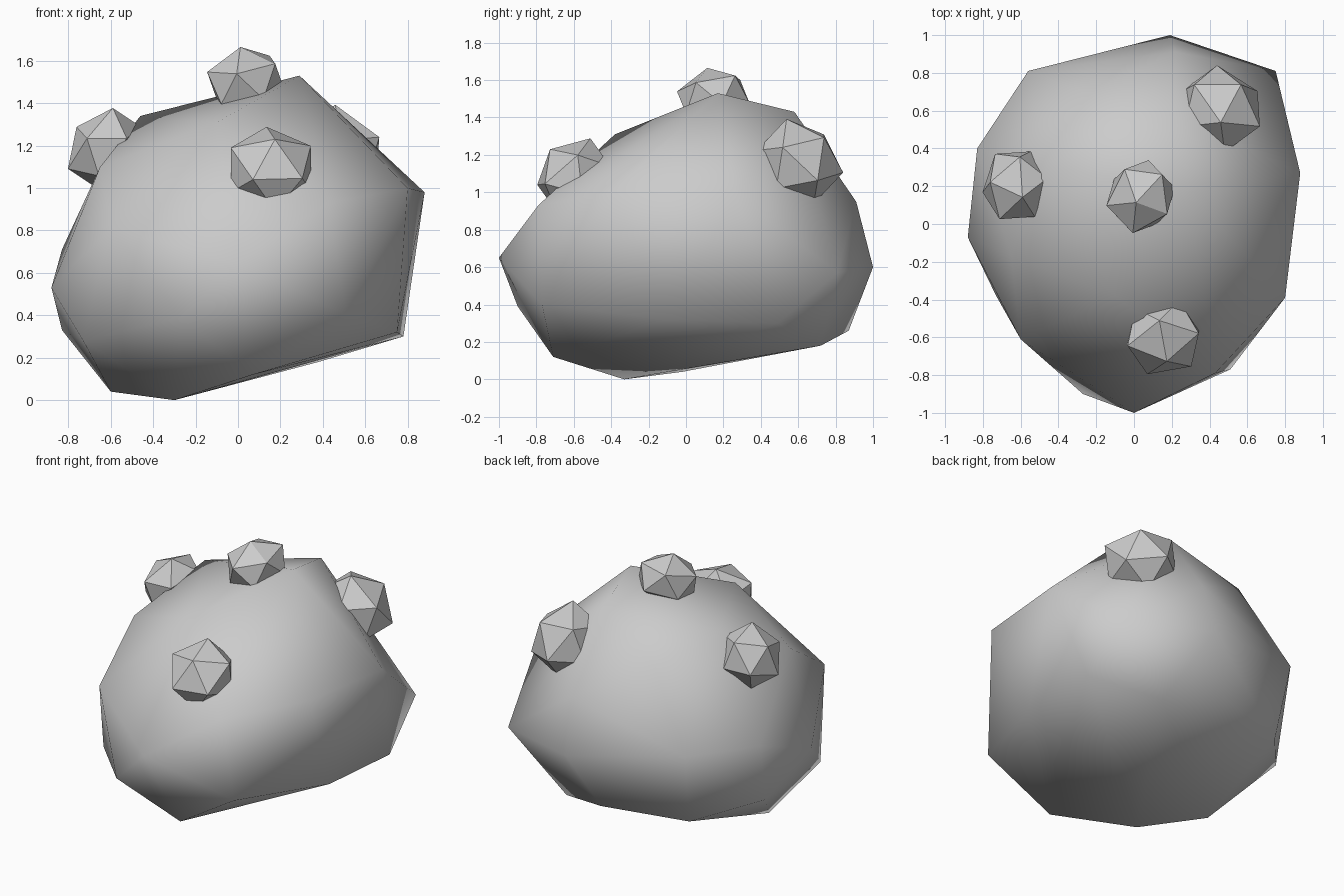
import bpy, bmesh
from math import radians
from mathutils import Vector, Matrix

if "Cube" in bpy.data.objects:
    bpy.data.objects.remove(bpy.data.objects["Cube"])


def finish(bm, name):
    bmesh.ops.recalc_face_normals(bm, faces=bm.faces)
    mesh = bpy.data.meshes.new(name)
    bm.to_mesh(mesh)
    bm.free()
    obj = bpy.data.objects.new(name, mesh)
    bpy.context.collection.objects.link(obj)
    return obj


# Boulder: convex hull of its corner points
corners = [
    # front
    (0, -1, .65), (-.27, -.9, .39), (.07, -.71, .12), (.51, -.77, .4), (.43, -.79, .93),
    # right
    (.8, -.39, 1), (.88, .27, .98), (.75, -.1, .32), (.78, .49, .3), (.75, .81, .57),
    # back
    (.19, 1, .6), (.22, .91, .95), (.38, .72, .18), (.02, .87, .26), (-.56, .81, .72),
    (-.52, .71, .24), (-.25, .69, 1.2),
    # left
    (-.83, .4, .71), (-.83, .35, .33), (-.88, -.07, .53), (-.73, -.38, .28),
    (-.6, -.61, .81), (-.65, -.17, 1.1),
    # top
    (.29, .17, 1.53), (-.1, -.38, 1.31), (.21, .58, 1.43), (-.46, .31, 1.34),
    # underside
    (-.6, -.02, .04), (-.3, -.33, 0),
]
bm = bmesh.new()
for c in corners:
    bm.verts.new(c)
bmesh.ops.convex_hull(bm, input=bm.verts)
boulder = finish(bm, "boulder")
for p in boulder.data.polygons:
    p.use_smooth = True

# Lumps: squashed icosahedra seated on the boulder along its surface normal
lumps = [
    ("front_lump", (.155, -.6, 1.09), (.1, -.67, .74), (.225, .225, .19), 20),
    ("top_lump", (.035, .145, 1.51), (-.15, -.2, 1), (.19, .21, .16), 10),
    ("left_lump", (-.63, .205, 1.19), (-.8, .1, .6), (.21, .21, .165), 0),
    ("back_lump", (.46, .61, 1.165), (.5, .6, .6), (.245, .245, .21), 30),
]
for name, centre, normal, size, spin in lumps:
    bm = bmesh.new()
    turn = Vector(normal).to_track_quat('Z', 'Y').to_matrix().to_4x4()
    place = (Matrix.Translation(centre) @ turn @ Matrix.Rotation(radians(spin), 4, 'Z')
             @ Matrix.Diagonal((*size, 1)))
    bmesh.ops.create_icosphere(bm, subdivisions=1, radius=1, matrix=place)
    finish(bm, name)
